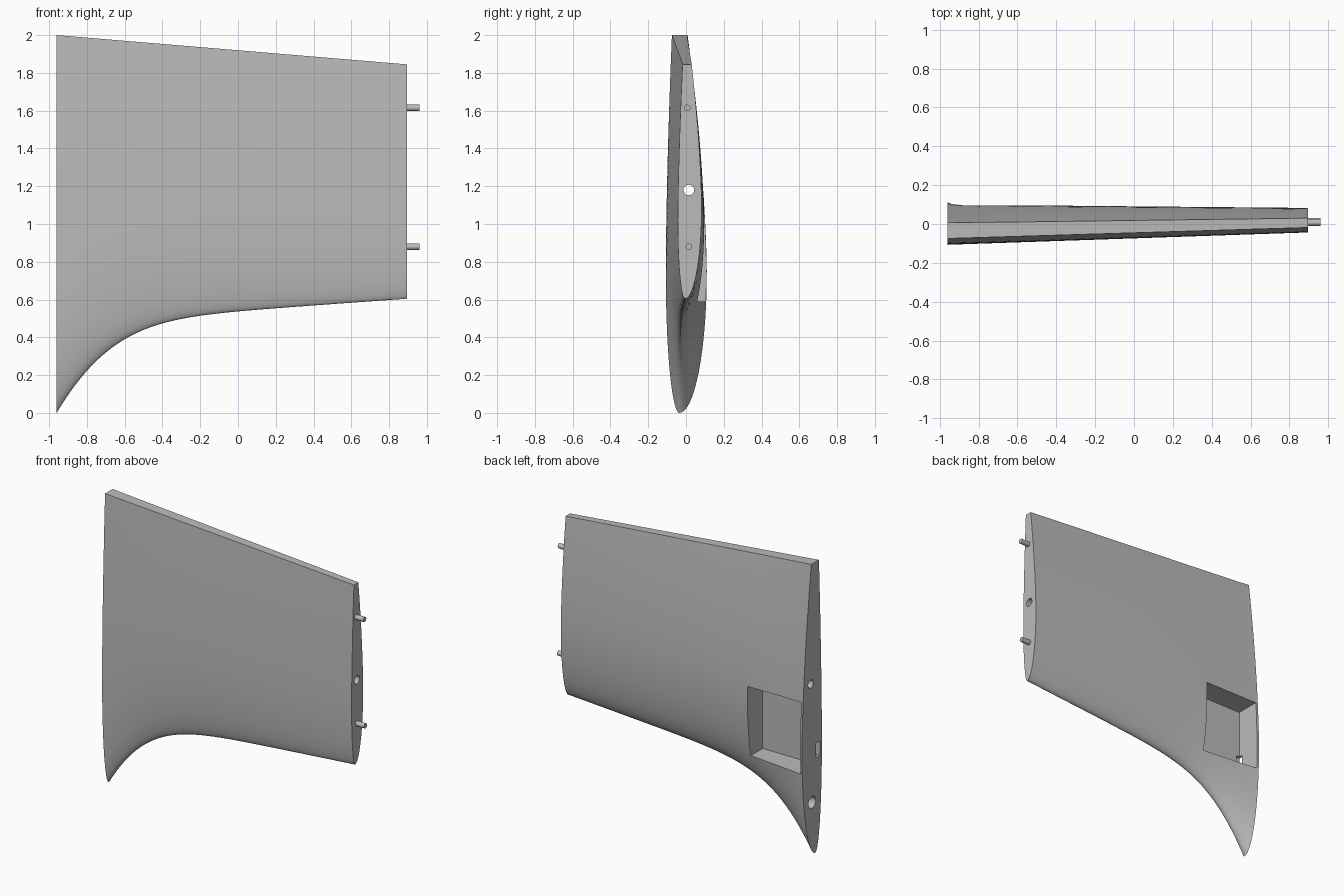
import bpy, bmesh, math
from mathutils import Matrix, Vector

if "Cube" in bpy.data.objects:
    bpy.data.objects.remove(bpy.data.objects["Cube"], do_unlink=True)

grey = bpy.data.materials.new("light_grey")
grey.use_nodes = True
grey.diffuse_color = (0.5, 0.5, 0.5, 1)
grey.node_tree.nodes["Principled BSDF"].inputs["Base Color"].default_value = (0.5, 0.5, 0.5, 1)

ROOT, TIP = -0.96, 0.895
SECTIONS, CHORD = 56, 28


def lerp(a, b, s):
    return a + (b - a) * s


def make_object(name, bm):
    bmesh.ops.recalc_face_normals(bm, faces=bm.faces)
    mesh = bpy.data.meshes.new(name)
    bm.to_mesh(mesh)
    bm.free()
    mesh.materials.append(grey)
    obj = bpy.data.objects.new(name, mesh)
    bpy.context.collection.objects.link(obj)
    return obj


def smooth(obj):
    bpy.ops.object.select_all(action="DESELECT")
    obj.select_set(True)
    bpy.context.view_layer.objects.active = obj
    bpy.ops.object.shade_smooth_by_angle(angle=math.radians(30))


def rod(name, x0, x1, y, z, r):
    """Cylinder lying along x."""
    bm = bmesh.new()
    place = Matrix.Translation(((x0 + x1) / 2, y, z)) @ Matrix.Rotation(math.pi / 2, 4, "Y")
    bmesh.ops.create_cone(bm, cap_ends=True, segments=32, radius1=r, radius2=r,
                          depth=x1 - x0, matrix=place)
    return make_object(name, bm)


def box(name, low, high):
    bm = bmesh.new()
    low, high = Vector(low), Vector(high)
    place = Matrix.Translation((low + high) / 2) @ Matrix.Diagonal((*(high - low), 1))
    bmesh.ops.create_cube(bm, size=1, matrix=place)
    return make_object(name, bm)


def thickness(t, blunt):
    """Elliptical nose, then a taper to a blunt trailing edge."""
    peak = 0.37
    if t < peak:
        return math.sqrt(max(0, 1 - (1 - t / peak) ** 2))
    return 1 - (1 - blunt) * ((t - peak) / (1 - peak)) ** 1.6


def section(x):
    """Closed airfoil outline at station x, nose down."""
    s = (x - ROOT) / (TIP - ROOT)
    d = x - ROOT
    nose = 0.54 + 0.072 * x - 0.471 * math.exp(-3.4 * d - 2 * d * d)
    tail = lerp(2, 1.845, s)
    back = lerp(0.135, 0.084, s) + 0.01 * math.exp(-d / 0.1)
    front = lerp(0.072, 0.042, s)
    steps = [(1 - math.cos(math.pi / 2 * i / CHORD)) for i in range(CHORD + 1)]

    def point(t, side):
        y = lerp(-0.035, -0.005, s) + 0.01 * t * s
        y += back * thickness(t, 0.3) if side > 0 else -front * thickness(t, 0.55)
        return (x, y, lerp(nose, tail, t))

    return [point(t, 1) for t in reversed(steps)] + [point(t, -1) for t in steps[1:]]


# Wing panel: loft, with stations packed toward the flared root
bm = bmesh.new()
rings = []
for i in range(SECTIONS + 1):
    x = lerp(ROOT, TIP, (i / SECTIONS) ** 1.5)
    rings.append([bm.verts.new(p) for p in section(x)])
n = len(rings[0])
for a, b in zip(rings, rings[1:]):
    for j in range(n):
        k = (j + 1) % n
        bm.faces.new((a[j], a[k], b[k], b[j]))
bm.faces.new(rings[0])
bm.faces.new(rings[-1])
wing = make_object("wing_panel", bm)

# Pocket, spar bore, root socket and cable slot
cutters = [
    box("pocket_cutter", (-0.945, -0.07, 0.59), (-0.535, 0.3, 1.08)),
    rod("spar_bore_cutter", -1.1, 1.1, 0.015, 1.18, 0.028),
    rod("root_socket_cutter", -1.1, -0.86, 0.0, 0.36, 0.04),
    box("cable_slot_cutter", (-1.1, -0.085, 0.65), (-0.92, -0.045, 0.75)),
]
for cutter in cutters:
    cutter.hide_render = True
    mod = wing.modifiers.new(cutter.name, "BOOLEAN")
    mod.operation = "DIFFERENCE"
    mod.solver = "EXACT"
    mod.object = cutter
    bpy.context.view_layer.objects.active = wing
    bpy.ops.object.modifier_apply(modifier=mod.name)
    bpy.data.objects.remove(cutter, do_unlink=True)
smooth(wing)

# Locating pins on the tip
for name, y, z in (("upper_pin", 0.007, 1.615), ("lower_pin", 0.015, 0.88)):
    smooth(rod(name, 0.85, 0.96, y, z, 0.017))
